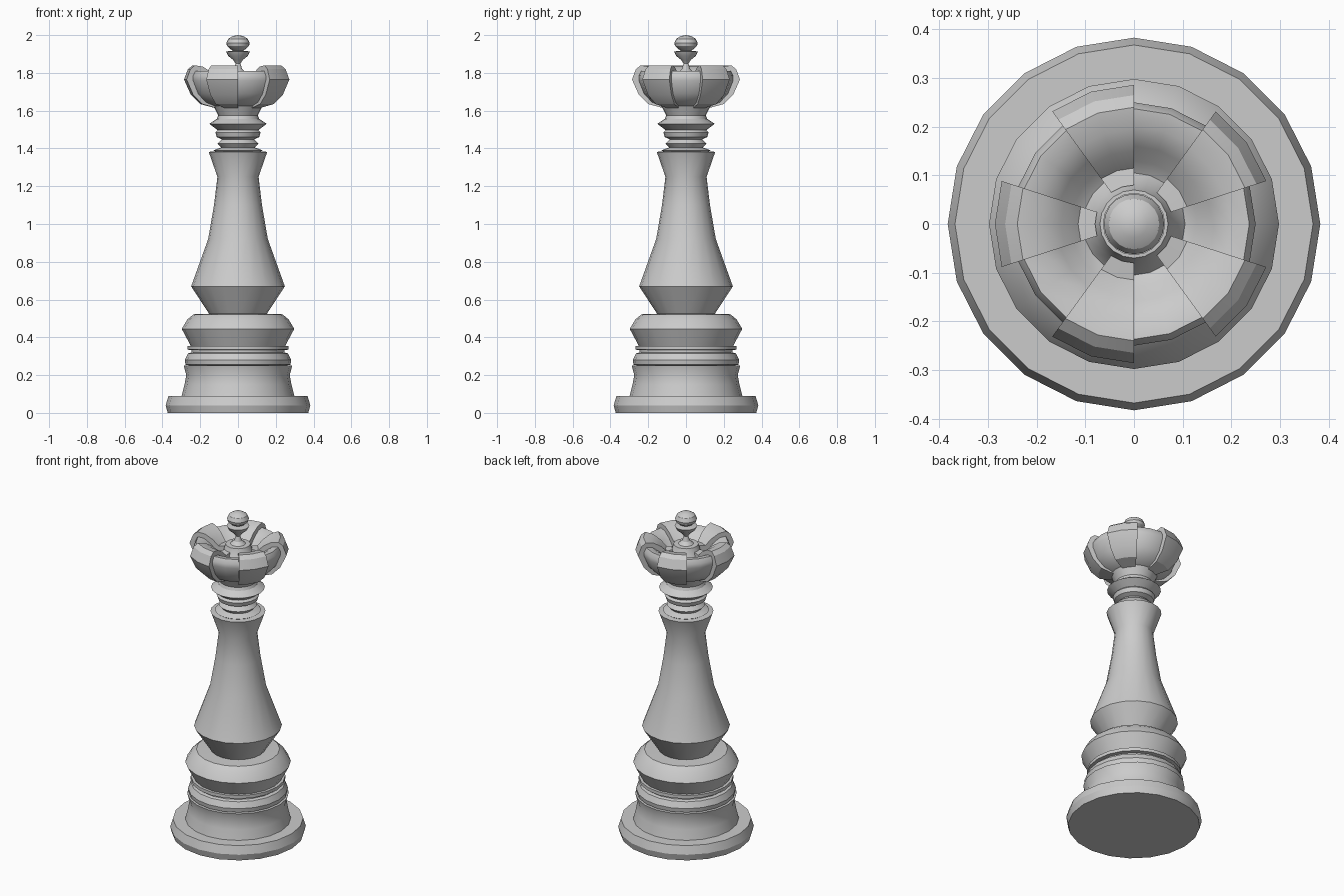
import bpy, bmesh, math

if "Cube" in bpy.data.objects:
    bpy.data.objects.remove(bpy.data.objects["Cube"])

SIDES = 20


def finish(name, bm):
    bmesh.ops.remove_doubles(bm, verts=bm.verts, dist=1e-5)
    bmesh.ops.recalc_face_normals(bm, faces=bm.faces)
    mesh = bpy.data.meshes.new(name)
    bm.to_mesh(mesh)
    bm.free()
    ob = bpy.data.objects.new(name, mesh)
    bpy.context.collection.objects.link(ob)
    bpy.ops.object.select_all(action='DESELECT')
    bpy.context.view_layer.objects.active = ob
    ob.select_set(True)
    bpy.ops.object.shade_smooth_by_angle(angle=math.radians(30))
    return ob


def lathe(name, profile, sectors=((0, SIDES),), closed=False):
    """Turn an (r, z) profile; each sector is (first step, number of steps)."""
    bm = bmesh.new()
    for first, steps in sectors:
        rings = []
        for i in range(steps + 1):
            a = math.tau * (first + i) / SIDES
            rings.append([bm.verts.new((r * math.cos(a), r * math.sin(a), z))
                          for r, z in profile])
        n = len(profile)
        for a, b in zip(rings, rings[1:]):
            for j in range(n if closed else n - 1):
                k = (j + 1) % n
                bm.faces.new((a[j], b[j], b[k], a[k]))
        if closed:  # side walls of a partial turn
            bm.faces.new(rings[0])
            bm.faces.new(rings[-1])
    # collapse the slivers on the axis
    bmesh.ops.remove_doubles(bm, verts=bm.verts, dist=1e-5)
    bmesh.ops.dissolve_degenerate(bm, edges=bm.edges, dist=1e-5)
    return finish(name, bm)


# Plinth and stacked rings
lathe("base", [(0, 0), (.372, 0), (.383, .04), (.368, .09), (.298, .09),
               (.283, .15), (.274, .2), (.287, .25), (.255, .25)])
lathe("base_rings", [(.25, .25), (.278, .255), (.282, .28), (.265, .315),
                     (.245, .32), (.245, .332), (.267, .335), (.267, .355),
                     (.25, .355), (.298, .445), (.268, .495), (.235, .522),
                     (.15, .525)])

# Waisted body
lathe("body", [(.15, .52), (.248, .67), (.158, .92), (.127, 1.1),
               (.109, 1.25), (.155, 1.382), (.12, 1.385)])

# Collar rings under the crown
lathe("collar", [(.12, 1.383), (.13, 1.39), (.09, 1.405), (.108, 1.425),
                 (.085, 1.448), (.112, 1.46), (.12, 1.485), (.108, 1.497),
                 (.152, 1.53), (.112, 1.557), (.105, 1.575)])

# Crown bowl with a raised hub in the middle
lathe("crown_bowl", [(.105, 1.575), (.13, 1.625), (.18, 1.645), (.222, 1.69),
                     (.25, 1.76), (.25, 1.785), (.237, 1.81), (.2, 1.805),
                     (.16, 1.775), (.13, 1.74), (.105, 1.725), (.085, 1.75),
                     (.07, 1.8), (0, 1.805)])

# Five raised lobes, two steps wide, overlapping the bowl
lathe("crown_lobes", [(.125, 1.615), (.2, 1.635), (.25, 1.685), (.286, 1.765),
                      (.265, 1.82), (.24, 1.84), (.195, 1.833), (.15, 1.805),
                      (.115, 1.77), (.08, 1.775), (.08, 1.74), (.11, 1.7),
                      (.19, 1.7)],
      sectors=[(s, 2) for s in range(1, SIDES, 4)], closed=True)

# Stem, cup and ball on top
lathe("finial", [(.045, 1.8), (.022, 1.82), (.013, 1.85), (.025, 1.868),
                 (.052, 1.89), (.064, 1.913), (.025, 1.918), (.04, 1.926),
                 (.058, 1.942), (.062, 1.957), (.052, 1.98), (.028, 1.995),
                 (0, 2.0)])
